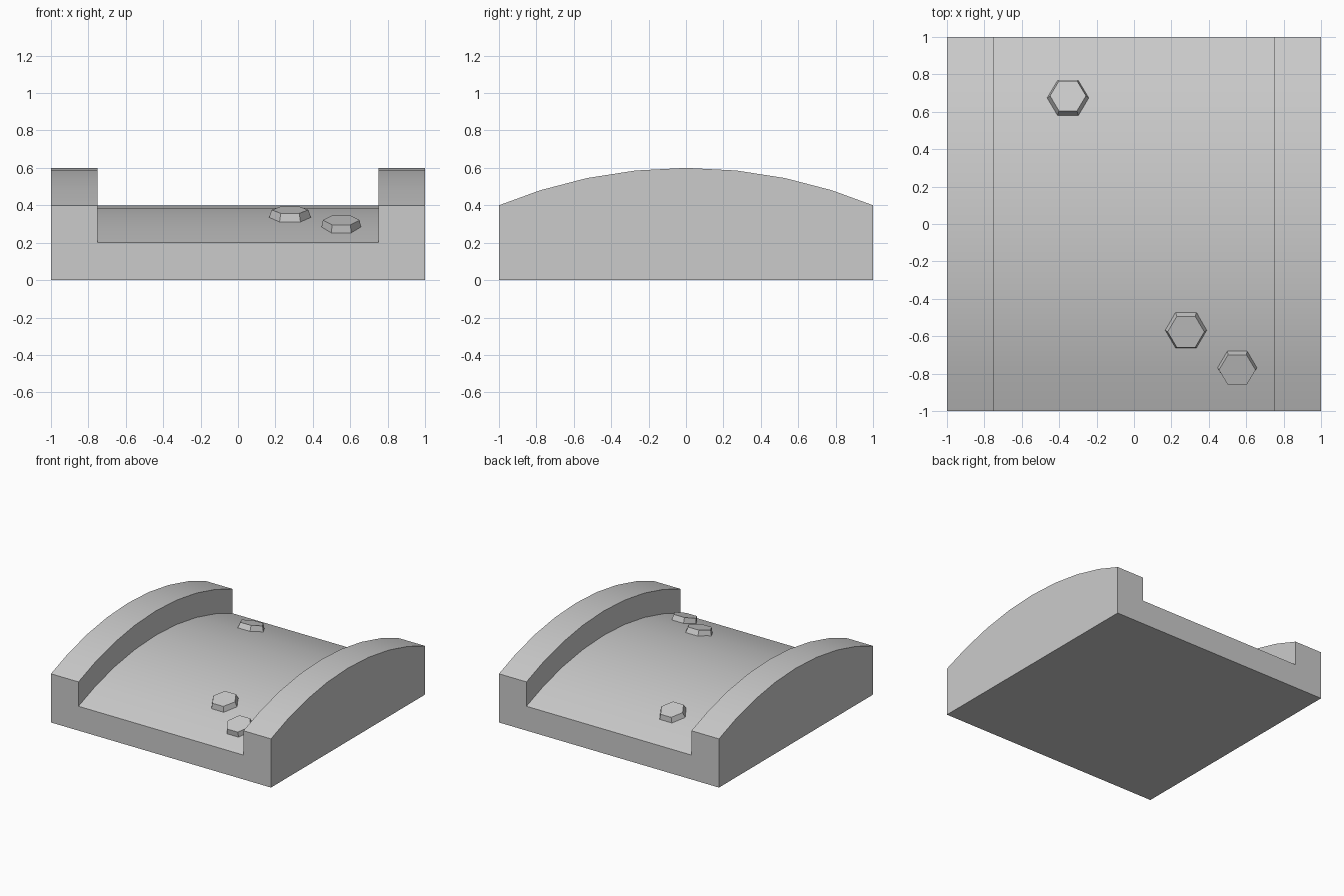
import bpy, bmesh
from math import sqrt, asin, pi
from mathutils import Matrix

if "Cube" in bpy.data.objects:
    bpy.data.objects.remove(bpy.data.objects["Cube"])

R = 2.6                                   # radius of the arched top


def arch(y):
    return sqrt(R * R - y * y) - 2.0


def make(name, bm, smooth=False):
    bmesh.ops.recalc_face_normals(bm, faces=bm.faces)
    me = bpy.data.meshes.new(name)
    bm.to_mesh(me)
    bm.free()
    ob = bpy.data.objects.new(name, me)
    bpy.context.collection.objects.link(ob)
    if smooth:
        bpy.context.view_layer.objects.active = ob
        ob.select_set(True)
        bpy.ops.object.shade_smooth_by_angle(angle=pi / 6)
        ob.select_set(False)
    return ob


# Arched block: one U-shaped section swept along y, its tops following the arch
half = [0.27, 0.53, 0.78, 1.0]
ys = [-y for y in reversed(half)] + [0.0] + half
bm = bmesh.new()
rings = []
for y in ys:
    top = arch(y)
    floor = top - 0.2
    section = [(-1, 0), (-1, top), (-0.75, top), (-0.75, floor),
               (0.75, floor), (0.75, top), (1, top), (1, 0)]
    rings.append([bm.verts.new((x, y, z)) for x, z in section])
for a, b in zip(rings, rings[1:]):
    for i in range(8):
        j = (i + 1) % 8
        bm.faces.new((a[i], a[j], b[j], b[i]))
for r in (rings[0], rings[-1]):
    bm.faces.new(r)
make("arched_channel_block", bm, True)


# Hexagonal bolt heads, tilted to sit square on the curved floor
def bolt(name, x, y, r_base, r_top):
    low, high = -0.01, 0.039
    bm = bmesh.new()
    bmesh.ops.create_cone(bm, cap_ends=True, segments=6, radius1=r_base,
                          radius2=r_top, depth=high - low)
    bmesh.ops.rotate(bm, verts=bm.verts, matrix=Matrix.Rotation(pi / 6, 3, 'Z'))
    # put hexagon corners on the x axis
    if max(v.co.x for v in bm.verts) < r_base * 0.95:
        bmesh.ops.rotate(bm, verts=bm.verts, matrix=Matrix.Rotation(pi / 6, 3, 'Z'))
    bmesh.ops.translate(bm, verts=bm.verts, vec=(0, 0, (low + high) / 2))
    bm.transform(Matrix.Translation((x, y, arch(y) - 0.2))
                 @ Matrix.Rotation(-asin(y / R), 4, 'X'))
    make(name, bm)


bolt("bolt_back", -0.353, 0.675, 0.114, 0.096)
bolt("bolt_middle", 0.278, -0.568, 0.114, 0.098)
bolt("bolt_front", 0.552, -0.769, 0.107, 0.098)
